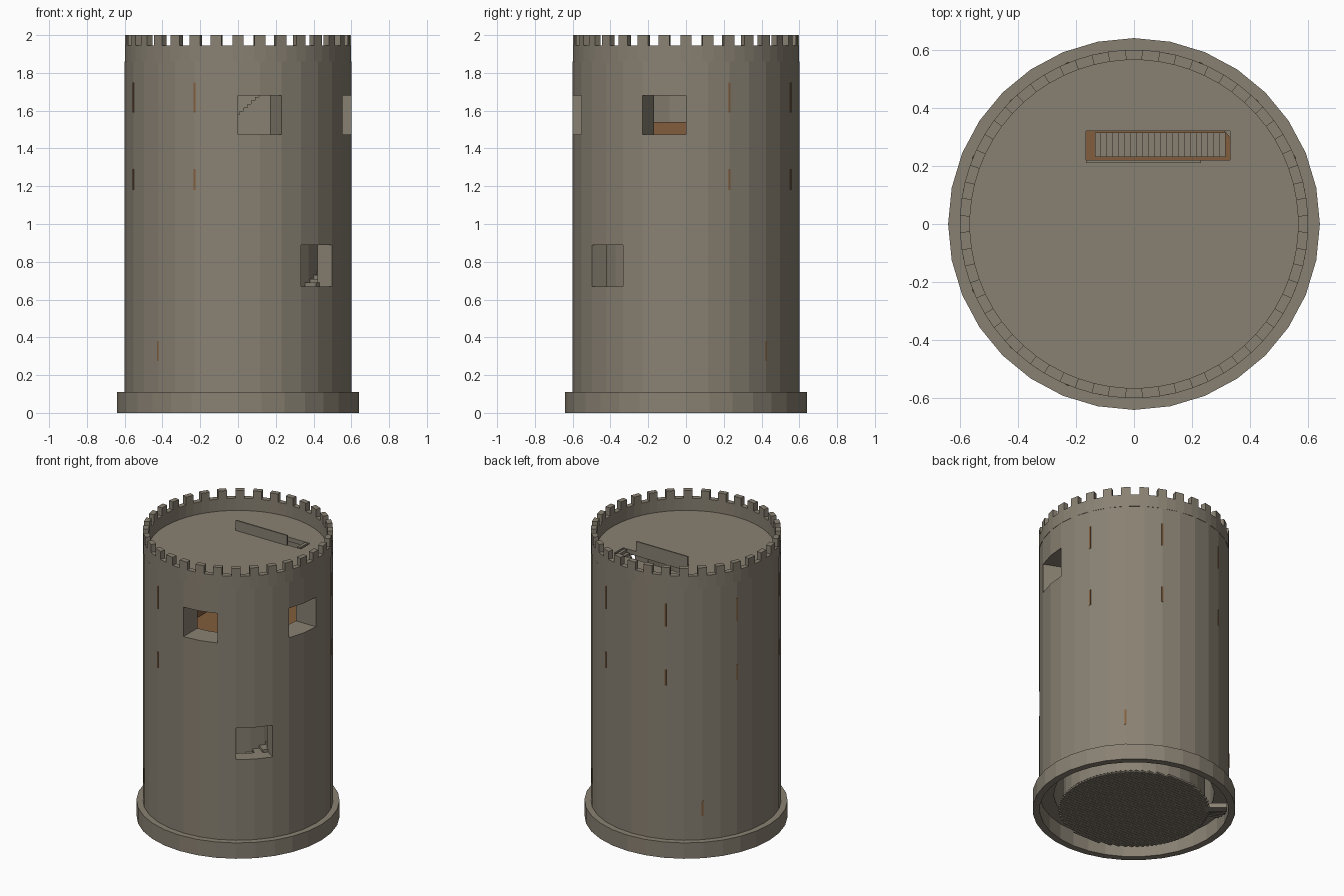
import bpy, bmesh
from math import sin, cos, pi, radians, sqrt
from mathutils import Matrix, Vector

if "Cube" in bpy.data.objects:
    bpy.data.objects.remove(bpy.data.objects["Cube"])


def material(name, rgb):
    m = bpy.data.materials.new(name)
    m.use_nodes = True
    m.diffuse_color = (*rgb, 1)
    m.node_tree.nodes["Principled BSDF"].inputs["Base Color"].default_value = (*rgb, 1)
    return m


STONE = material("stone", (0.25, 0.22, 0.17))
WOOD = material("wood", (0.22, 0.11, 0.045))


def finish(name, bm, mat):
    bmesh.ops.remove_doubles(bm, verts=bm.verts, dist=1e-5)
    bmesh.ops.recalc_face_normals(bm, faces=bm.faces)
    mesh = bpy.data.meshes.new(name)
    bm.to_mesh(mesh)
    bm.free()
    mesh.materials.append(mat)
    ob = bpy.data.objects.new(name, mesh)
    bpy.context.collection.objects.link(ob)
    return ob


def add_box(bm, lo, hi, turn=0):
    lo, hi = Vector(lo), Vector(hi)
    mat = (Matrix.Rotation(turn, 4, 'Z') @ Matrix.Translation((lo + hi) / 2)
           @ Matrix.Diagonal((*(hi - lo), 1)))
    bmesh.ops.create_cube(bm, size=1, matrix=mat)


def box(name, lo, hi, mat):
    bm = bmesh.new()
    add_box(bm, lo, hi)
    return finish(name, bm, mat)


def ring(name, r0, r1, levels, filled, mat=STONE, n=32, phase=0.0):
    """Ring of wall cells; filled(i, j) says if facet i is solid in band j."""
    bm = bmesh.new()

    def pt(r, i, j):
        a = 2 * pi * (i + phase) / n
        return (r * cos(a), r * sin(a), levels[j])

    def quad(*pts):
        bm.faces.new([bm.verts.new(pt(*p)) for p in pts])

    def solid(i, j):
        return 0 <= j < len(levels) - 1 and filled(i % n, j)

    for i in range(n):
        for j in range(len(levels) - 1):
            if not solid(i, j):
                continue
            for r in (r0, r1):
                quad((r, i, j), (r, i + 1, j), (r, i + 1, j + 1), (r, i, j + 1))
            for di, e in ((-1, i), (1, i + 1)):
                if not solid(i + di, j):
                    quad((r0, e, j), (r1, e, j), (r1, e, j + 1), (r0, e, j + 1))
            for dj, e in ((-1, j), (1, j + 1)):
                if not solid(i, j + dj):
                    quad((r0, i, e), (r1, i, e), (r1, i + 1, e), (r0, i + 1, e))
    return finish(name, bm, mat)


def disc(name, r, z0, z1, mat, n=32):
    bm = bmesh.new()
    bmesh.ops.create_cone(bm, cap_ends=True, segments=n, radius1=r, radius2=r,
                          depth=z1 - z0, matrix=Matrix.Translation((0, 0, (z0 + z1) / 2))
                          @ Matrix.Rotation(pi / 2, 4, 'Z'))
    return finish(name, bm, mat)


ROOF, FLOOR = 1.86, 1.45
UPPER_WINDOWS = (24, 25, 30, 31)
LOWER_WINDOW = (27, 28)

# Outer wall with three window openings, each two facets wide
ring("outer_wall", 0.505, 0.60, (0.11, 0.67, 0.89, 1.475, 1.68, ROOF),
     lambda i, j: not (j == 1 and i in LOWER_WINDOW or j == 3 and i in UPPER_WINDOWS))
ring("upper_room_lining", 0.446, 0.506, (1.42, 1.475, 1.68, ROOF - 0.03),
     lambda i, j: not (j == 1 and i in UPPER_WINDOWS))
ring("inner_drum", 0.43, 0.45, (0.01, 1.42), lambda i, j: True)
ring("base_ring", 0.595, 0.64, (0, 0.11), lambda i, j: True)

# Parapet and merlons, one merlon centred on each wall corner
ring("parapet", 0.565, 0.60, (ROOF, 1.945, 2.0),
     lambda i, j: j == 0 or i % 2 == 0, n=64, phase=-0.5)

# Roof with a stair opening
roof = disc("roof", 0.59, ROOF - 0.03, ROOF, STONE)
cutter = box("stair_opening_cutter", (-0.165, 0.22, 1.7), (0.33, 0.32, 2.0), STONE)
cutter.hide_render = True
cutter.hide_viewport = True
cut = roof.modifiers.new("stair_opening", 'BOOLEAN')
cut.object = cutter
cut.solver = 'EXACT'
box("stair_guard", (-0.165, 0.21, ROOF - 0.03), (0.23, 0.22, 1.93), STONE)

# Upper room floor, chest and straight stair
disc("upper_floor", 0.455, FLOOR - 0.03, FLOOR, WOOD)
box("chest", (-0.38, -0.3, FLOOR), (-0.12, 0.0, 1.54), WOOD)
bm = bmesh.new()
steps, x0, x1 = 22, -0.135, 0.315
run, rise = (x1 - x0) / steps, (ROOF - FLOOR) / steps
profile = [(x1, FLOOR), (x0, FLOOR)]
for k in range(steps):
    profile += [(x0 + k * run, FLOOR + (k + 1) * rise), (x0 + (k + 1) * run, FLOOR + (k + 1) * rise)]
face = bm.faces.new([bm.verts.new((x, 0.23, z)) for x, z in profile])
side = bmesh.ops.extrude_face_region(bm, geom=[face])
bmesh.ops.translate(bm, vec=(0, 0.085, 0),
                    verts=[g for g in side["geom"] if isinstance(g, bmesh.types.BMVert)])
finish("straight_stair", bm, STONE)

# Winding stair in the passage between the walls
bm = bmesh.new()
for k in range(68):
    z, a = 0.02 * k, radians(140) + 2 * pi * k / 64
    outer = 0.585 if z < 0.09 else 0.52
    add_box(bm, (0.445, -0.027, z), (outer, 0.027, z + 0.03), a)
finish("winding_stair", bm, STONE)

# Ground floor laid in narrow boards
bm = bmesh.new()
count, radius = 40, 0.47
width = 2 * radius / count
for k in range(count):
    y = -radius + (k + 0.5) * width
    half = sqrt(radius ** 2 - y ** 2)
    add_box(bm, (-half, y - width * 0.46, 0.0), (half, y + width * 0.46, 0.012))
finish("ground_floor_boards", bm, STONE)
disc("ground_floor", 0.455, 0.006, 0.03, STONE)

# Arrow slits: two tall rows round the back and left, and one low row
bm = bmesh.new()
rows = [(22.5 + 45 * k, z0, z1) for k in range(6) for z0, z1 in ((1.18, 1.29), (1.59, 1.75))]
rows += [(45 + 90 * k, 0.275, 0.38) for k in range(3)]
for angle, z0, z1 in rows:
    add_box(bm, (0.595, -0.006, z0), (0.602, 0.006, z1), radians(angle))
finish("arrow_slits", bm, WOOD)
